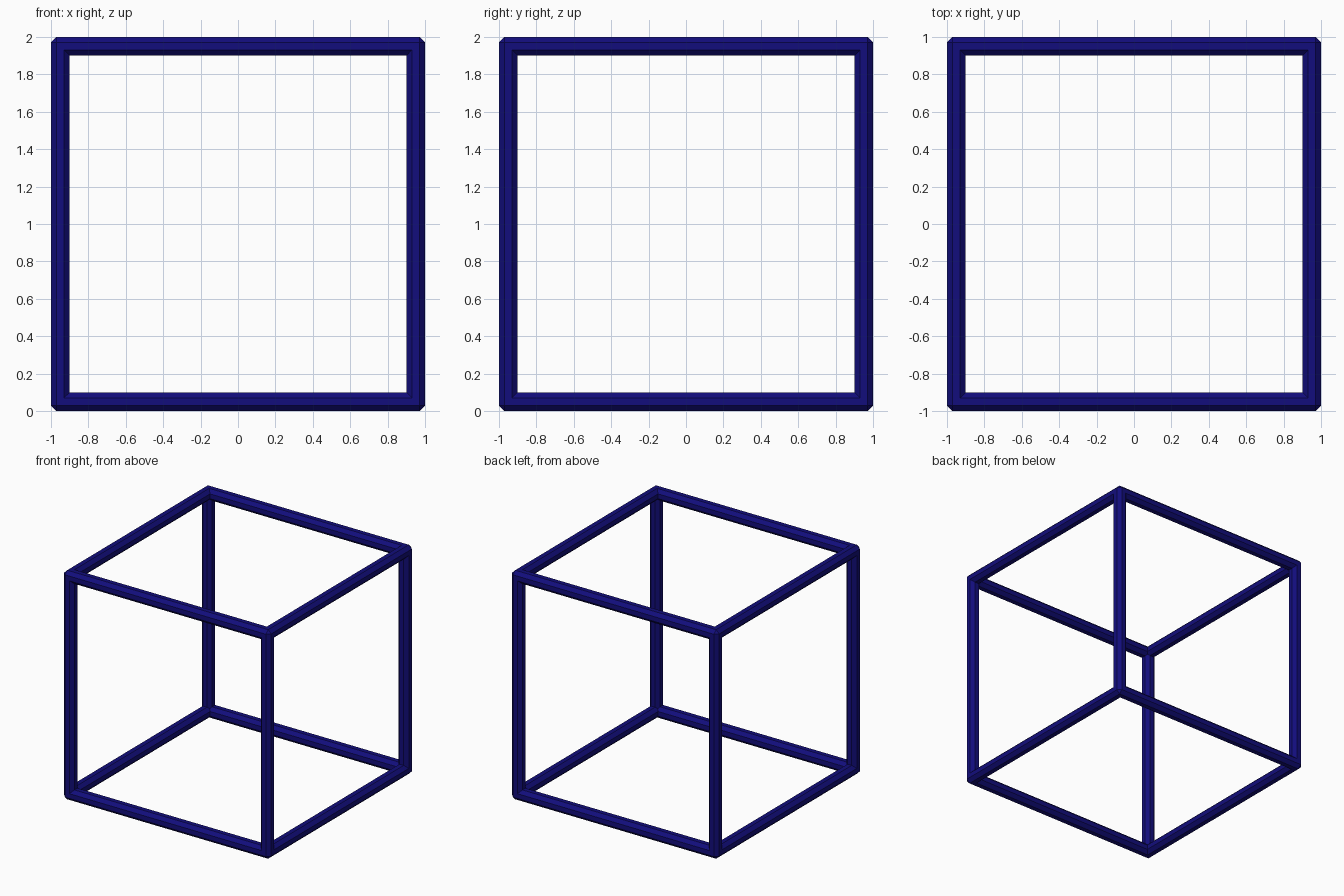
import bpy, bmesh
from math import pi, tan, cos
from mathutils import Matrix

if "Cube" in bpy.data.objects:
    bpy.data.objects.remove(bpy.data.objects["Cube"])

HALF = 0.05                      # half thickness of a strut, flat to flat
MID = 1.0 - HALF                 # strut centre line offset
CHAMFER = HALF * (1 - tan(pi / 8))

navy = bpy.data.materials.new("navy")
navy.diffuse_color = (0.006, 0.004, 0.2, 1)
navy.use_nodes = True
navy.node_tree.nodes["Principled BSDF"].inputs["Base Color"].default_value = navy.diffuse_color


def add_object(name, bm):
    mesh = bpy.data.meshes.new(name)
    bm.to_mesh(mesh)
    bm.free()
    mesh.materials.append(navy)
    bpy.context.collection.objects.link(bpy.data.objects.new(name, mesh))


def strut(name, axis, position):
    """Octagonal bar along one axis, flats facing the other axes."""
    turn = {"x": Matrix.Rotation(pi / 2, 4, "Y"),
            "y": Matrix.Rotation(pi / 2, 4, "X"),
            "z": Matrix.Identity(4)}[axis]
    radius = HALF / cos(pi / 8)
    bm = bmesh.new()
    bmesh.ops.create_cone(
        bm, cap_ends=True, segments=8, radius1=radius, radius2=radius,
        depth=2 * MID,
        matrix=Matrix.Translation(position) @ turn @ Matrix.Rotation(pi / 8, 4, "Z"))
    add_object(name, bm)


def joint(name, position):
    """Chamfered cube that closes a corner flush with its three struts."""
    bm = bmesh.new()
    bmesh.ops.create_cube(bm, size=2 * HALF, matrix=Matrix.Translation(position))
    bmesh.ops.bevel(bm, geom=bm.edges[:], offset=CHAMFER, segments=1,
                    profile=0.5, affect="EDGES")
    add_object(name, bm)


# Twelve edge struts and eight corner joints
for i, a in enumerate((-MID, MID)):
    for j, b in enumerate((-MID, MID)):
        strut(f"strut_x_{i}{j}", "x", (0, a, 1 + b))
        strut(f"strut_y_{i}{j}", "y", (a, 0, 1 + b))
        strut(f"strut_z_{i}{j}", "z", (a, b, 1))
        for k, c in enumerate((-MID, MID)):
            joint(f"corner_joint_{i}{j}{k}", (a, b, 1 + c))
